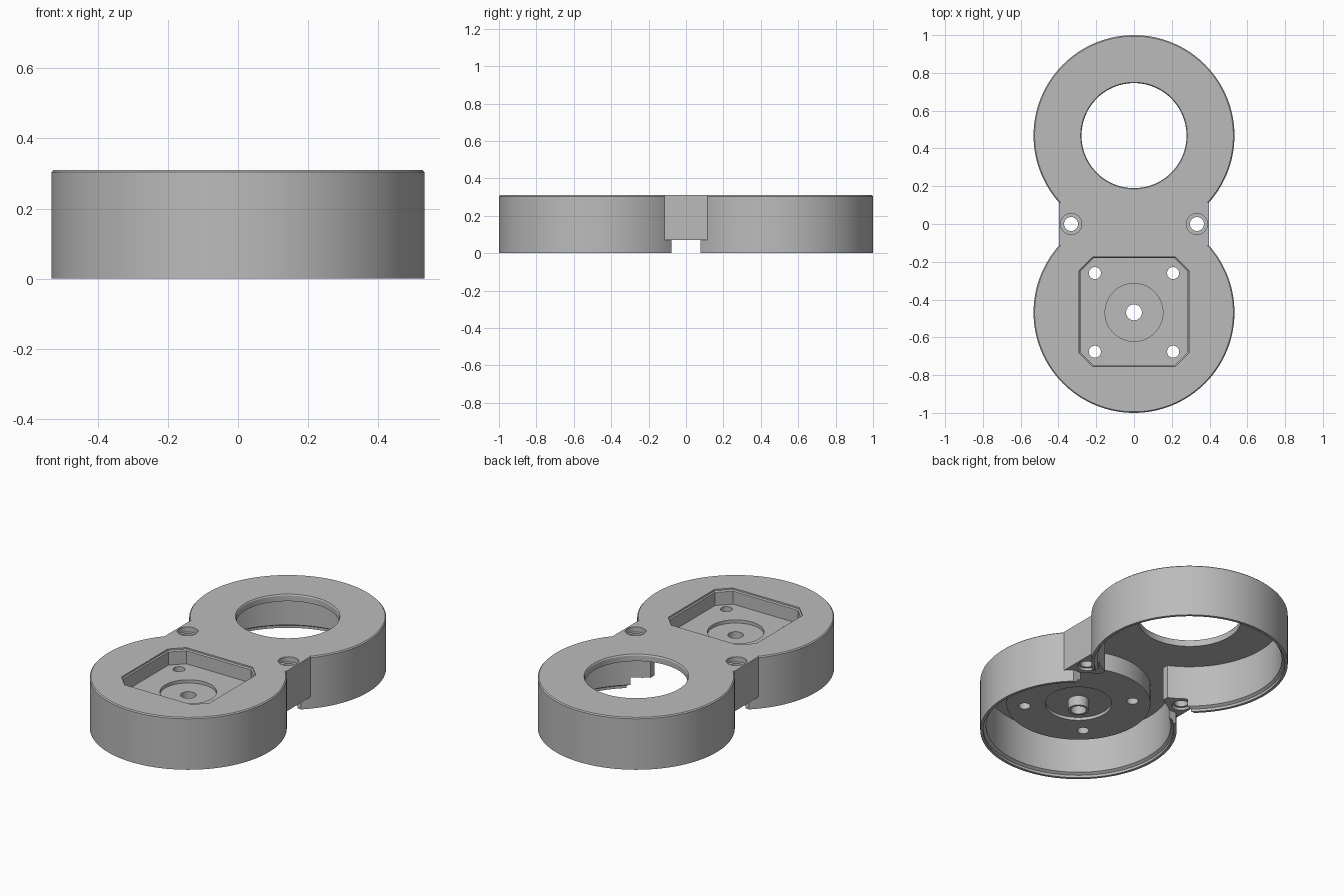
import bpy, math

default = bpy.data.objects.get("Cube")
if default:
    bpy.data.objects.remove(default, do_unlink=True)

grey = bpy.data.materials.new("matte_grey")
grey.use_nodes = True
grey.diffuse_color = (0.5, 0.5, 0.5, 1)
grey.node_tree.nodes["Principled BSDF"].inputs["Base Color"].default_value = (0.5, 0.5, 0.5, 1)

C = 0.468     # distance of each ring centre from the middle
R = 0.532     # outer radius
TOP = 0.31


def circle(n=128):
    return [(math.cos(math.tau * i / n), math.sin(math.tau * i / n)) for i in range(n)]


def rect(a, b):
    return [(-a, -b), (a, -b), (a, b), (-a, b)]


def cut_square(h, c):
    k = h - c
    return [(-k, -h), (k, -h), (h, -k), (h, k), (k, h), (-k, h), (-h, k), (-h, -k)]


def stack(name, outline, levels, x=0, y=0):
    """Closed solid from one outline, scaled at each (scale, z) level."""
    n = len(outline)
    verts = [(x + s * px, y + s * py, z) for s, z in levels for px, py in outline]
    faces = [list(range(n))[::-1], [len(verts) - n + i for i in range(n)]]
    for k in range(len(levels) - 1):
        for i in range(n):
            j = (i + 1) % n
            faces.append([k * n + i, k * n + j, k * n + n + j, k * n + n + i])
    mesh = bpy.data.meshes.new(name)
    mesh.from_pydata(verts, [], faces)
    mesh.materials.append(grey)
    ob = bpy.data.objects.new(name, mesh)
    bpy.context.collection.objects.link(ob)
    return ob


def combine(target, tool, operation):
    bpy.context.view_layer.objects.active = target
    mod = target.modifiers.new("combine", 'BOOLEAN')
    mod.operation, mod.solver, mod.object = operation, 'EXACT', tool
    bpy.ops.object.modifier_apply(modifier=mod.name)
    bpy.data.objects.remove(tool, do_unlink=True)


def add(tool):
    combine(body, tool, 'UNION')


def cut(tool):
    combine(body, tool, 'DIFFERENCE')


# Outer shape: two round housings and the waist block
drum = [(R, 0), (R, TOP - 0.006), (R - 0.006, TOP)]
body = stack("twin_ring_housing", circle(), drum, y=C)
add(stack("motor_drum", circle(), drum, y=-C))
add(stack("waist", rect(0.398, 0.115), [(1, 0.07), (1, TOP)]))

# Hollow undersides with a stepped rim, joined by a passage
for y in (C, -C):
    cut(stack("cavity", circle(), [(0.516, -0.1), (0.516, 0.015), (0.5, 0.025), (0.5, 0.27)], y=y))
cut(stack("passage", rect(0.22, 0.1), [(1, -0.1), (1, 0.27)]))
cut(stack("side_slot", rect(0.7, 0.078), [(1, -0.1), (1, 0.07)]))

# Motor seat hanging below the roof, with a centre tube
add(stack("motor_seat", circle(), [(0.39, 0.165), (0.39, 0.29)], y=-C))
cut(stack("seat_recess", cut_square(0.284, 0.07),
          [(1, 0.217), (1, 0.295), (1.022, 0.301), (1.022, 0.4)], y=-C + 0.003))
cut(stack("seat_under_recess", circle(), [(0.18, 0.1), (0.18, 0.183)], y=-C))
cut(stack("seat_round_recess", circle(), [(0.153, 0.198), (0.153, 0.4)], y=-C))
add(stack("centre_tube", circle(48), [(0.056, 0.125), (0.056, 0.19)], y=-C))
cut(stack("centre_hole", circle(48), [(0.042, 0), (0.042, 0.4)], y=-C))
for sx in (-1, 1):
    for sy in (-1, 1):
        cut(stack("seat_screw_hole", circle(32), [(0.032, 0.1), (0.032, 0.4)],
                  x=sx * 0.207, y=-C + sy * 0.208))

# Large round opening with a chamfered lip
cut(stack("opening", circle(), [(0.278, 0.2), (0.278, 0.303), (0.283, 0.311), (0.283, 0.4)], y=C))

# Waist bolt holes, countersunk from both ends
for sx in (-1, 1):
    cut(stack("bolt_hole", circle(40),
              [(0.05, 0), (0.05, 0.085), (0.037, 0.085), (0.037, 0.28), (0.056, 0.28), (0.056, 0.4)],
              x=sx * 0.333))

bpy.ops.object.select_all(action='DESELECT')
body.select_set(True)
bpy.context.view_layer.objects.active = body
bpy.ops.object.shade_smooth_by_angle(angle=math.radians(25))
